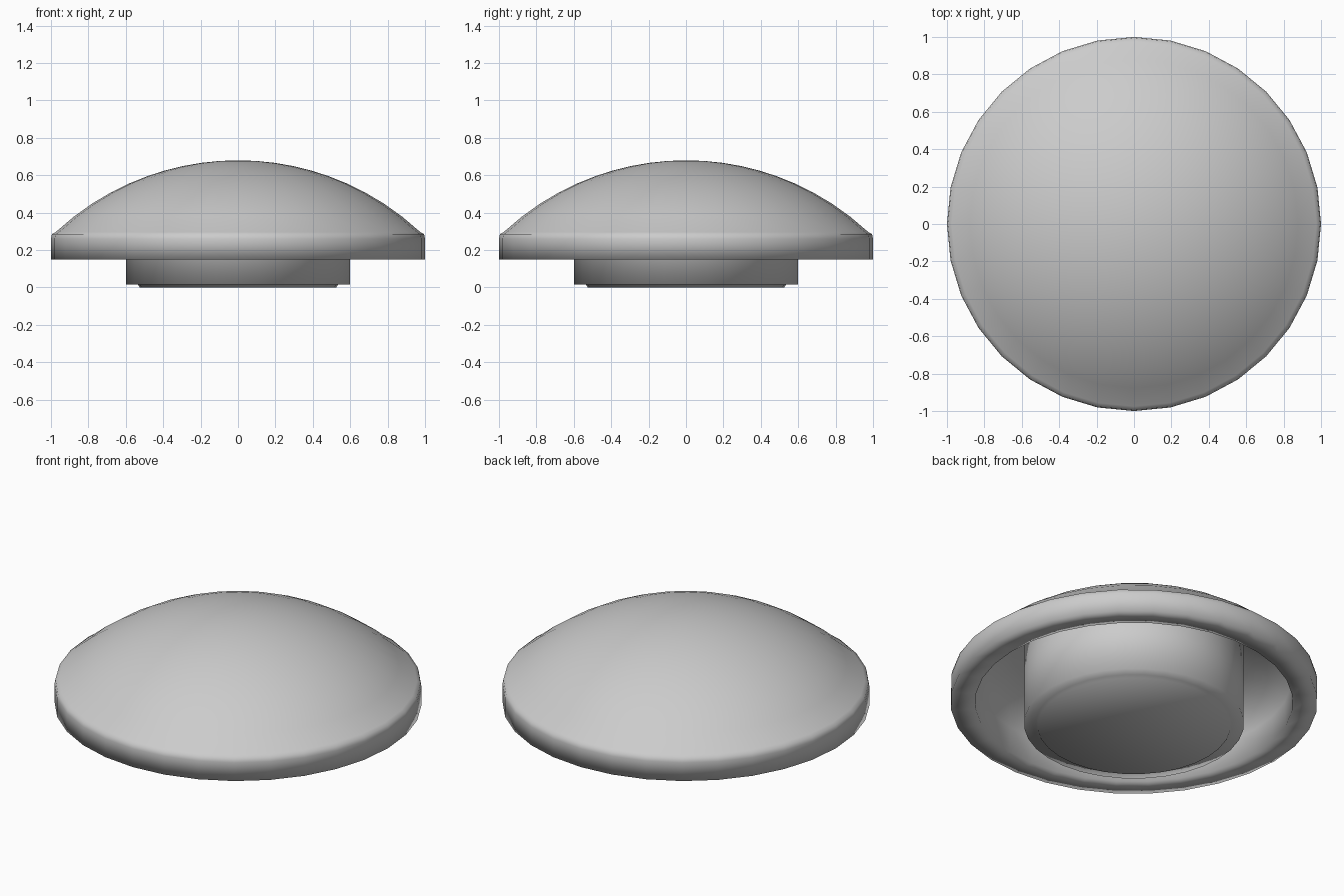
import bpy, bmesh, math

if "Cube" in bpy.data.objects:
    bpy.data.objects.remove(bpy.data.objects["Cube"])

SEGMENTS = 32


def lathe(name, profile):
    """Spin an (r, z) profile around z; r = 0 points become poles."""
    bm = bmesh.new()
    rings = []
    for r, z in profile:
        if r == 0:
            rings.append([bm.verts.new((0, 0, z))] * SEGMENTS)
        else:
            rings.append([bm.verts.new((r * math.cos(2 * math.pi * i / SEGMENTS),
                                        r * math.sin(2 * math.pi * i / SEGMENTS), z))
                          for i in range(SEGMENTS)])
    for a, b in zip(rings, rings[1:]):
        for i in range(SEGMENTS):
            j = (i + 1) % SEGMENTS
            bm.faces.new(dict.fromkeys((a[i], a[j], b[j], b[i])))
    bmesh.ops.recalc_face_normals(bm, faces=bm.faces)
    mesh = bpy.data.meshes.new(name)
    bm.to_mesh(mesh)
    bm.free()
    mesh.shade_smooth()
    obj = bpy.data.objects.new(name, mesh)
    bpy.context.collection.objects.link(obj)
    return obj


def arc(top, radius, r_end, steps):
    """Spherical cap profile from the pole out to r_end."""
    points = []
    for i in range(steps + 1):
        r = r_end * i / steps
        points.append((r, top - radius + math.sqrt(radius ** 2 - r ** 2)))
    return points


# Domed cap: outer skin, rounded shoulder, rim and hollow underside
outer = arc(0.68, 1.43, 0.975, 10)
inner = arc(0.63, 1.55, 0.78, 7)[::-1]
lathe("domed_cap", outer + [(0.995, 0.285), (1.0, 0.26), (1.0, 0.15),
                            (0.866, 0.15), (0.86, 0.30)] + inner)

# Stem under the cap, with a slightly raised disc on its base
lathe("stem", [(0, 0.53), (0.6, 0.53), (0.6, 0.015), (0.535, 0.015),
               (0.525, 0.0), (0, 0.0)])
